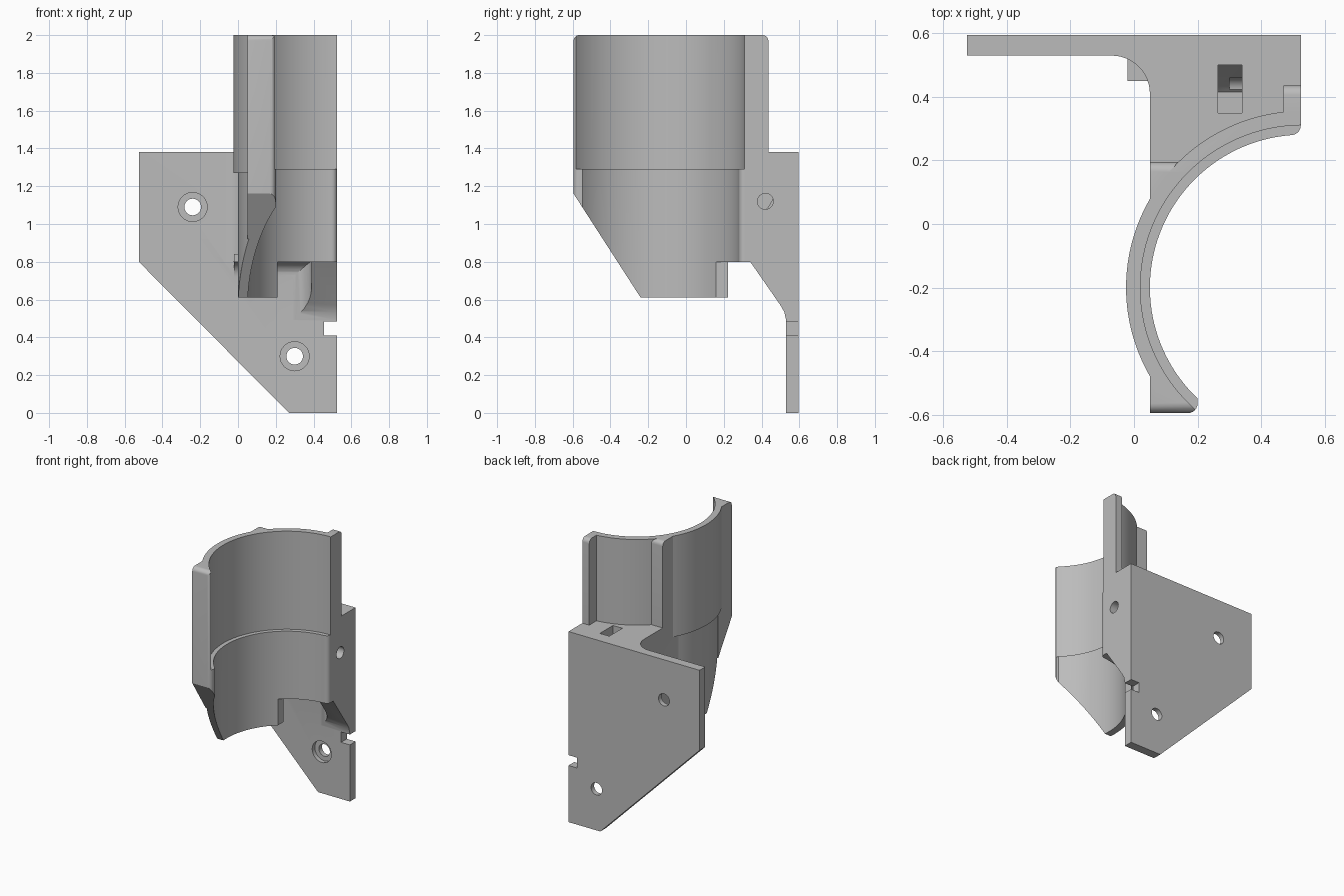
import bpy, bmesh, math

if "Cube" in bpy.data.objects:
    bpy.data.objects.remove(bpy.data.objects["Cube"])

CX, CY = 0.531, -0.2          # axis of the round cradle

grey = bpy.data.materials.new("light grey")
grey.diffuse_color = (0.5, 0.5, 0.5, 1)
grey.use_nodes = True
grey.node_tree.nodes["Principled BSDF"].inputs["Base Color"].default_value = grey.diffuse_color


def arc(cx, cy, r, a0, a1, n):
    """Points on an arc, angles in degrees."""
    out = []
    for i in range(n + 1):
        a = math.radians(a0 + (a1 - a0) * i / n)
        out.append((cx + r * math.cos(a), cy + r * math.sin(a)))
    return out


def prism(name, pts, lo, hi, axis="z"):
    """Extrude a 2D outline from lo to hi along an axis."""
    place = {"z": lambda p, t: (p[0], p[1], t),
             "x": lambda p, t: (t, p[0], p[1]),
             "y": lambda p, t: (p[0], t, p[1])}[axis]
    bm = bmesh.new()
    a = [bm.verts.new(place(p, lo)) for p in pts]
    b = [bm.verts.new(place(p, hi)) for p in pts]
    n = len(pts)
    bm.faces.new(a)
    bm.faces.new(b[::-1])
    for i in range(n):
        bm.faces.new((a[i], b[i], b[(i + 1) % n], a[(i + 1) % n]))
    bmesh.ops.recalc_face_normals(bm, faces=bm.faces)
    me = bpy.data.meshes.new(name)
    bm.to_mesh(me)
    bm.free()
    me.materials.append(grey)
    ob = bpy.data.objects.new(name, me)
    bpy.context.collection.objects.link(ob)
    return ob


def disc(name, cx, cy, r, lo, hi, axis="z", n=32):
    return prism(name, arc(cx, cy, r, 0, 360 - 360 / n, n - 1), lo, hi, axis)


def rect(x0, x1, y0, y1):
    return [(x0, y0), (x1, y0), (x1, y1), (x0, y1)]


def combine(target, other, op):
    bpy.context.view_layer.objects.active = target
    m = target.modifiers.new("cut", "BOOLEAN")
    m.operation, m.solver, m.object = op, "EXACT", other
    bpy.ops.object.modifier_apply(modifier=m.name)
    bpy.data.objects.remove(other, do_unlink=True)


def rib(name, x0, x1, y_in, y_out, z0):
    """Upright rib with a rounded outer top corner."""
    s = 1 if y_out > y_in else -1
    top = [(y_out - s * 0.03 + s * (p[0]), p[1])
           for p in arc(0, 1.97, 0.03, 0, 90, 6)]
    return prism(name, [(y_in, z0), (y_out, z0)] + top + [(y_in, 2)], x0, x1, "x")


# Mounting plate with the edge notch
bracket = prism("bracket", [(-0.525, 0.8), (0.27, 0), (0.525, 0), (0.525, 0.41),
                            (0.455, 0.41), (0.455, 0.485), (0.525, 0.485),
                            (0.525, 1.38), (-0.525, 1.38)], 0.53, 0.595, "y")

# Side gusset, its inner flank hollowed into the plate
gusset = prism("gusset", [(0.34, 0.8), (0.5, 0.57), (0.52, 0.535), (0.53, 0.49),
                          (0.56, 0.49), (0.56, 0.9), (0.34, 0.9)], 0.29, 0.525, "x")
hollow = prism("hollow", [(0.2, 0.2), (0.39, 0.2)] + arc(0.29, 0.43, 0.1, 0, 90, 12)
               + [(0.2, 0.53)], 0.3, 0.8)
combine(gusset, hollow, "DIFFERENCE")

parts = [
    # Block joining the plate to the cradle
    prism("block", [(0.525, 0.2), (0.525, 0.56), (-0.07, 0.56)]
          + arc(-0.07, 0.41, 0.12, 90, 0, 12) + [(0.05, -0.1), (0.2, 0)], 0.8, 1.38),
    gusset,
    # Concave fillet beneath the block
    prism("under_fillet", arc(0.45, 0.72, 0.08, 90, 0, 8) + [(0.56, 0.72), (0.56, 0.84),
          (0.45, 0.84)], -0.02, 0.42, "x"),
    # Cradle, wide above and narrow below
    prism("upper_cradle", arc(CX, CY, 0.556, 90.6, 215, 64)
          + [(0.2, -0.45), (0.2, CY), (0.525, CY)], 1.27, 2),
    prism("lower_cradle", arc(CX, CY, 0.531, 90.6, 218, 64)
          + [(0.2, -0.45), (0.2, CY), (0.525, CY)], 0.61, 1.27),
    # Stiffening ribs
    rib("front_rib", 0.05, 0.2, -0.44, -0.595, 0.62),
    rib("middle_rib", 0.05, 0.19, 0, 0.195, 1.2),
    rib("side_rib", 0.47, 0.525, 0.25, 0.436, 1.2),
]
for p in parts:
    combine(bracket, p, "UNION")

cutters = [
    # Round seat with a ledge
    disc("lower_bore", CX, CY, 0.481, 0.3, 1.5, n=160),
    disc("upper_bore", CX, CY, 0.511, 1.29, 2.2, n=160),
    # Slanted front underside and lower clearance
    prism("slant", [(-0.7, 1.323), (-0.2, 0.548), (-0.2, 0.4), (-0.7, 0.4)],
          -0.2, 0.4, "x"),
    prism("clearance", rect(0.21, 0.6, -0.1, 0.338), 0.5, 0.8),
    # Rounded lips at both ends of the cradle
    prism("side_lip", [(0.54, 0.25)] + [(0.54, 0.31)]
          + arc(0.495, 0.31, 0.03, 0, -90, 6) + [(0.495, 0.25)], 0.7, 2.1),
    prism("front_lip", [(0.24, -0.65), (0.24, -0.57)]
          + arc(0.17, -0.565, 0.03, 0, -90, 6) + [(0.17, -0.65)], 0.5, 2.1),
    # Nut slot and its side hole
    prism("slot", [(0.35, 1.5), (0.5, 1.5), (0.5, 1.2), (0.435, 1.09),
                   (0.415, 1.07), (0.35, 1.07)], 0.265, 0.34, "x"),
    disc("side_hole", 0.42, 1.12, 0.042, 0.3, 0.6, "x"),
]
# Screw holes with counterbores
for x, z in ((-0.24, 1.09), (0.3, 0.3)):
    cutters.append(disc("screw_hole", x, z, 0.044, 0.45, 0.7, "y"))
    cutters.append(disc("counterbore", x, z, 0.077, 0.5, 0.56, "y"))
for c in cutters:
    combine(bracket, c, "DIFFERENCE")

bpy.ops.object.select_all(action="DESELECT")
bracket.select_set(True)
bpy.context.view_layer.objects.active = bracket
bpy.ops.object.shade_smooth_by_angle(angle=math.radians(25))
